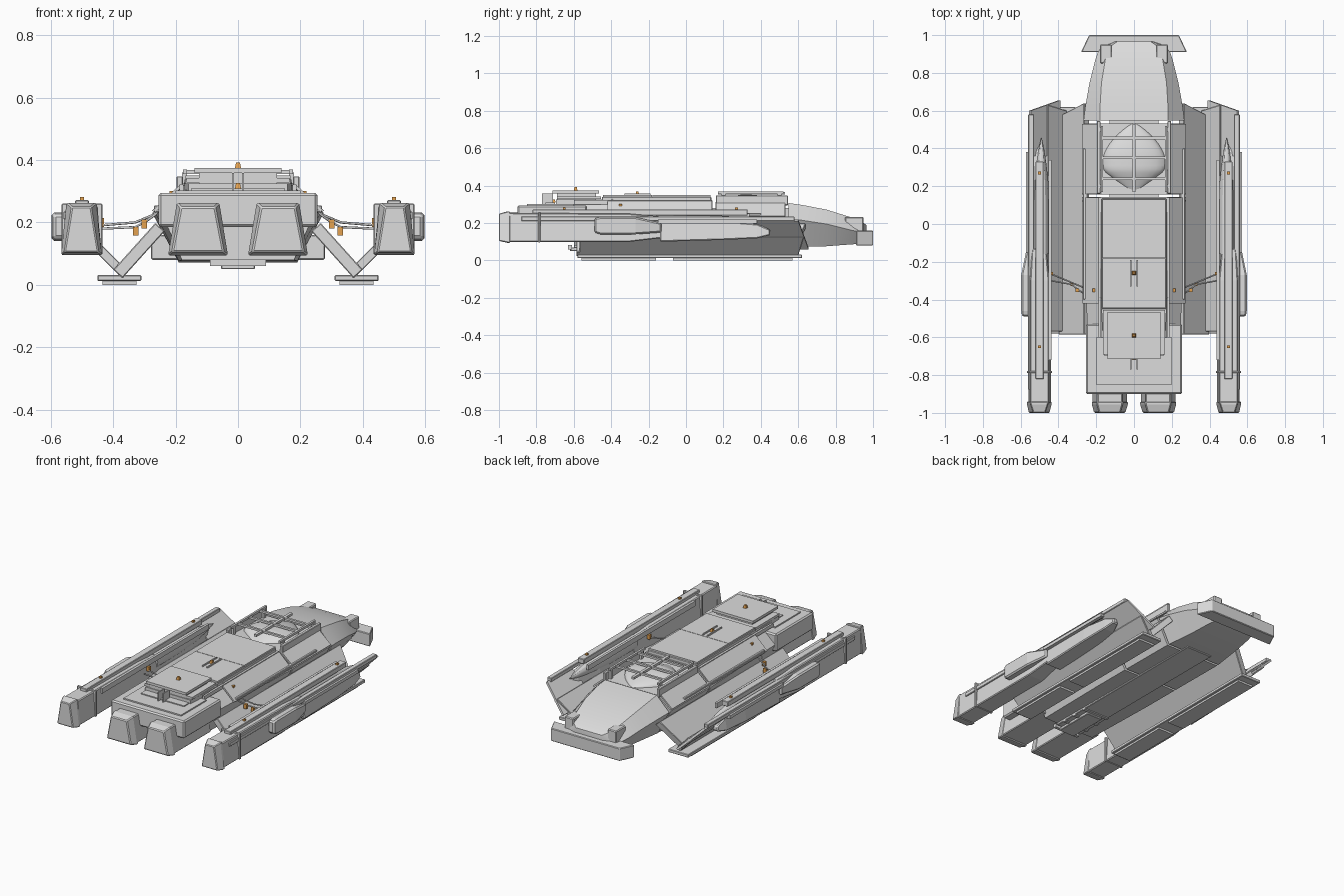
import bpy, bmesh, math
from mathutils import Vector

if "Cube" in bpy.data.objects:
    bpy.data.objects.remove(bpy.data.objects["Cube"])


def material(name, rgb):
    m = bpy.data.materials.new(name)
    m.diffuse_color = (*rgb, 1)
    m.use_nodes = True
    m.node_tree.nodes["Principled BSDF"].inputs["Base Color"].default_value = m.diffuse_color
    return m


GREY = material("hull grey", (0.72, 0.72, 0.72))
ORANGE = material("orange fittings", (0.78, 0.36, 0.08))


def finish(name, bm, mat=GREY, mirror=False, bevel=0, smooth=False):
    bmesh.ops.recalc_face_normals(bm, faces=bm.faces)
    me = bpy.data.meshes.new(name)
    bm.to_mesh(me)
    bm.free()
    me.materials.append(mat)
    ob = bpy.data.objects.new(name, me)
    bpy.context.collection.objects.link(ob)
    if bevel:
        b = ob.modifiers.new("bevel", 'BEVEL')
        b.width, b.segments = bevel, 1
    if mirror:
        ob.modifiers.new("mirror", 'MIRROR').use_mirror_merge = False
    if smooth:
        bpy.context.view_layer.objects.active = ob
        ob.select_set(True)
        bpy.ops.object.shade_smooth_by_angle(angle=math.radians(30))
        ob.select_set(False)
    return ob


def loft(name, sections, **kw):
    """Skin a row of closed rings having equal point counts."""
    bm = bmesh.new()
    rings = [[bm.verts.new(p) for p in s] for s in sections]
    n = len(rings[0])
    for a, b in zip(rings, rings[1:]):
        for i in range(n):
            j = (i + 1) % n
            bm.faces.new((a[i], a[j], b[j], b[i]))
    bm.faces.new(rings[0])
    bm.faces.new(rings[-1][::-1])
    return finish(name, bm, **kw)


def rect(y, x0, x1, z0, z1, top_in=0):
    """Trapezoid ring across y, narrower at the top by top_in each side."""
    return [(x0, y, z0), (x1, y, z0), (x1 - top_in, y, z1), (x0 + top_in, y, z1)]


def box(name, x, y, z, **kw):
    return loft(name, [rect(y[0], *x, *z), rect(y[1], *x, *z)], **kw)


def plank(name, a, b, t, y0, y1, slant0=0, slant1=0, **kw):
    """Long sloping plate whose section runs from a to b in xz; ends may slant."""
    a, b = Vector(a), Vector(b)
    d = (b - a).normalized()
    n = Vector((-d.y, d.x)) * t / 2
    def ring(y, s):
        return [(p.x, y + o, p.y) for p, o in ((a - n, 0), (b - n, s), (b + n, s), (a + n, 0))]
    return loft(name, [ring(y0, slant0), ring(y1, slant1)], **kw)


def cable(name, pts, r):
    cu = bpy.data.curves.new(name, 'CURVE')
    cu.dimensions = '3D'
    cu.bevel_depth, cu.bevel_resolution = r, 1
    sp = cu.splines.new('POLY')
    sp.points.add(len(pts) - 1)
    for p, c in zip(sp.points, pts):
        p.co = (*c, 1)
    cu.materials.append(GREY)
    ob = bpy.data.objects.new(name, cu)
    bpy.context.collection.objects.link(ob)
    ob.modifiers.new("mirror", 'MIRROR').use_mirror_merge = False


# central hull in three segments with open seams
# y, top half width, top z, side half width, side z, keel half width, keel z
aft = [(-0.6, .155, .312, .245, .23, .18, .08), (-0.1, .17, .325, .265, .23, .19, .076),
       (0.143, .175, .32, .275, .23, .19, .075)]
mid = [(0.157, .175, .312, .275, .23, .19, .075), (0.533, .178, .3, .268, .225, .19, .072)]
bow = [(0.547, .18, .307, .267, .222, .19, .072), (0.62, .18, .297, .258, .215, .18, .073),
       (0.75, .172, .272, .235, .195, .165, .076), (0.87, .152, .235, .205, .165, .15, .085),
       (0.94, .125, .207, .18, .15, .13, .09), (0.965, .09, .19, .11, .145, .09, .10)]
for part, rows in (("aft_hull", aft), ("mid_hull", mid), ("bow_hull", bow)):
    loft(part, [[(-kw, y, kz), (kw, y, kz), (sw, y, sz), (tw, y, tz),
                 (-tw, y, tz), (-sw, y, sz)] for y, tw, tz, sw, sz, kw, kz in rows], smooth=True)
box("hull_core", (-.13, .13), (.1, .6), (.1, .28))

# bow bumper with swept ends, and bow blocks
loft("bow_bumper", [[(-.28, .91, .08), (.28, .91, .08), (.28, .91, .16), (-.28, .91, .16)],
                    [(-.238, 1, .08), (.238, 1, .08), (.238, 1, .16), (-.238, 1, .16)]], bevel=.004)
box("bow_block", (.118, .18), (.85, .95), (.15, .232), mirror=True, bevel=.005)

# aft engine block with main engines slung beneath it
box("engine_block", (-.255, .255), (-.9, -.53), (.185, .295), bevel=.008)
box("engine_block_lip", (-.2, .2), (-.85, -.6), (.29, .303))
loft("main_engine", [rect(-.95, .036, .22, .1, .26, .026), rect(-.58, .036, .22, .1, .26, .026)],
     mirror=True, bevel=.005)
loft("main_engine_nozzle", [rect(-1, .045, .212, .105, .25, .028), rect(-.955, .032, .224, .094, .263, .028),
                            rect(-.94, .032, .224, .094, .263, .028)], mirror=True, bevel=.005)

# dorsal deck plates and stepped aft hatch
box("dorsal_deck", (-.172, .172), (-.45, .135), (.31, .34), bevel=.003)
box("deck_front_plate", (-.168, .168), (-.18, .13), (.338, .35))
box("deck_aft_plate", (-.168, .168), (-.444, -.183), (.338, .35))
loft("aft_deck", [[(-.158, -.695, z), (.158, -.695, z), (.172, -.45, z), (-.172, -.45, z)] for z in (.29, .325)])
box("hatch_base", (-.165, .165), (-.69, -.455), (.328, .343))
box("hatch_riser", (-.125, .125), (-.69, -.48), (.32, .362))
box("hatch_lid", (-.14, .14), (-.715, -.465), (.358, .374))
for y, h in ((-.26, .07), (-.74, .03)):
    box("deck_rod", (.013, .02), (y - h, y + h), (.3, .358), mirror=True)
for i in range(2):
    box("aft_step", (-.15, .15), (-.775 + i * .025, -.7), (.295 + i * .008, .303 + i * .006))

# layered flank strakes
plank("flank_plate", (.268, .237), (.185, .315), .01, -.42, .14, mirror=True)
plank("flank_plate_front", (.272, .235), (.19, .306), .01, .16, .53, mirror=True)
box("flank_rail", (.245, .27), (-.4, .4), (.232, .254), mirror=True, bevel=.003)
box("shoulder_rail", (.174, .187), (-.6, .14), (.3, .322), mirror=True)
box("aft_shoulder_rail", (.187, .25), (-.62, -.53), (.26, .29), mirror=True, bevel=.003)

# egg shaped canopy with a pointed tail
rings = []
for i in range(21):
    t = i / 20
    y = .16 + .375 * t
    w = .17 * math.sin(math.pi * min(1, .18 + .82 * t) ** 1.05) ** .8 if t > .3 else .17 * (.02 + 2.9 * t) 
    w = max(min(w, .165), .004)
    rings.append([(w * math.cos(a), y, .302 + .3 * w * math.sin(a))
                  for a in [math.pi * k / 12 for k in range(13)]])
loft("canopy", rings, smooth=True)

# frame over the canopy
box("canopy_spine", (-.009, .009), (.17, .53), (.352, .366))
for y in (.24, .35, .455):
    box("canopy_crossbar", (-.165, .165), (y - .007, y + .007), (.355, .368))
box("canopy_rail", (.177, .197), (.16, .545), (.295, .348), mirror=True, bevel=.003)
box("canopy_rail_cap", (.163, .176), (.17, .52), (.356, .37), mirror=True)
for y in (.2, .5):
    box("canopy_post", (.163, .18), (y - .01, y + .01), (.29, .36), mirror=True)

# V shaped side wings running along the hull, with skids under them
plank("inner_wing", (.385, .035), (.25, .185), .04, -.585, .57, slant1=.07, mirror=True, bevel=.003)
plank("outer_wing", (.365, .035), (.465, .135), .03, -.57, .6, slant1=.03, mirror=True, bevel=.003)
plank("outer_wing_fin", (.395, .065), (.55, .215), .014, .36, .655, slant1=-.055, mirror=True)
for y0, y1 in ((-.56, -.16), (-.07, .57)):
    box("skid_foot", (.325, .435), (y0, y1), (0, .014), mirror=True)
box("skid", (.31, .45), (-.58, .62), (.012, .032), mirror=True, bevel=.003)

# outer nacelles
loft("nacelle_body", [rect(-.95, .44, .56, .1, .255, .01), rect(-.3, .44, .56, .1, .25, .01),
                      rect(-.13, .45, .555, .12, .235, .015)], mirror=True, bevel=.005)
loft("nacelle_nozzle", [rect(-1, .447, .557, .105, .25, .024), rect(-.955, .436, .567, .096, .262, .02),
                        rect(-.94, .436, .567, .096, .262, .016)], mirror=True, bevel=.004)
box("nacelle_band", (.434, .566), (-.79, -.777), (.097, .26), mirror=True, bevel=.003)
loft("nacelle_forward_pod", [rect(-.14, .45, .56, .1, .21, .012), rect(.2, .45, .56, .11, .21, .012),
                             rect(.38, .472, .552, .118, .195, .014), rect(.45, .5, .54, .135, .165, .008)],
     mirror=True, bevel=.006)
pod = [(-.16, .045), (.1, .043), (.22, .037), (.32, .026), (.4, .014), (.455, .002)]
loft("nacelle_ogive", [[(.49 + h * math.cos(a), y, .195 + 1.15 * h * math.sin(a))
                        for a in [math.tau * k / 12 for k in range(12)]] for y, h in pod],
     mirror=True, smooth=True)
box("nacelle_long_rail", (.53, .56), (-.88, .58), (.21, .235), mirror=True, bevel=.003)
box("nacelle_inner_rail", (.438, .453), (-.72, .34), (.218, .25), mirror=True)
box("nacelle_top_rail", (.478, .522), (-.82, .33), (.24, .272), mirror=True, bevel=.003)
box("nacelle_outer_strip", (.55, .572), (-.15, .38), (.198, .218), mirror=True)
loft("nacelle_side_blister", [rect(-.49, .55, .592, .15, .225), rect(-.46, .55, .597, .14, .232),
                              rect(-.27, .55, .597, .14, .232), rect(-.13, .55, .568, .15, .2)],
     mirror=True, bevel=.008)

# belly keel and aft ladder frame
box("belly_keel", (-.09, .09), (-.6, .6), (.066, .082), bevel=.003)
box("belly_hatch", (-.055, .055), (-.62, -.36), (.05, .07), bevel=.003)
for y in (-.62, -.53, -.44, -.35):
    box("belly_crossbar", (-.09, .09), (y - .01, y + .01), (.06, .082))

# flexible lines between hull and nacelle, with orange fittings
cable("upper_line", [(.17, -.395, .325), (.21, -.36, .29), (.27, -.335, .225), (.33, -.31, .2), (.45, -.26, .19)], .004)
cable("lower_line", [(.2, -.39, .3), (.265, -.37, .225), (.3, -.345, .2), (.33, -.32, .185), (.44, -.3, .18)], .004)
for x, y, z in ((.21, -.35, .287), (.3, -.35, .195), (.328, -.32, .172), (.438, -.262, .2)):
    box("line_fitting", (x - .009, x + .009), (y - .009, y + .009), (z - .014, z + .014), mat=ORANGE, mirror=True)

# orange beacons
for y, z in ((-.26, .35), (-.59, .374), (-.707, .309)):
    loft("dorsal_beacon", [[(s * r, y + q * r, h) for s, q in ((-1, -1), (1, -1), (1, 1), (-1, 1))]
                           for r, h in ((.01, z), (.006, z + .018))], mat=ORANGE)
for y in (-.65, .27):
    box("nacelle_beacon", (.493, .507), (y - .007, y + .007), (.27, .282), mat=ORANGE, mirror=True)
